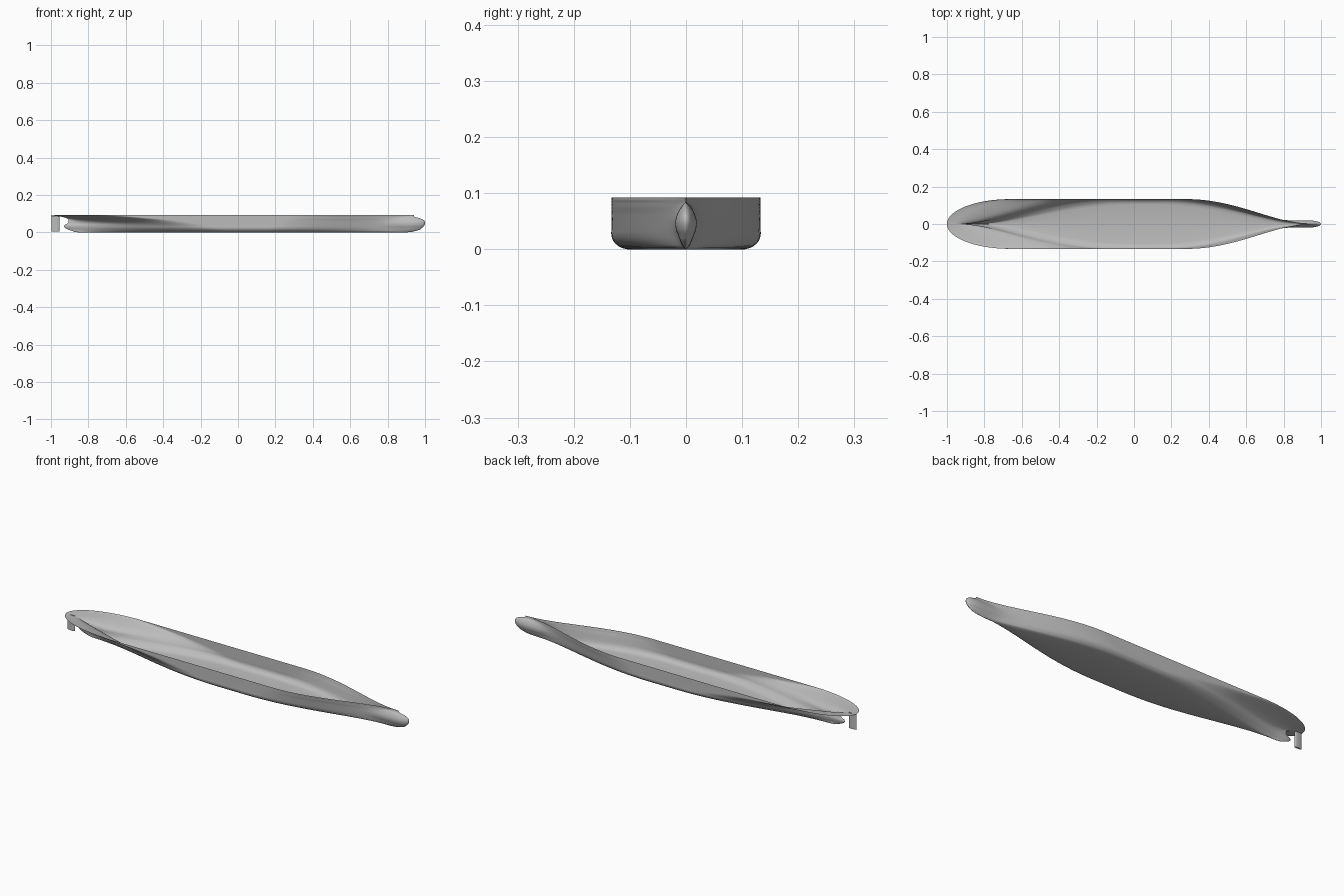
import bpy, bmesh, math

cube = bpy.data.objects.get("Cube")
if cube:
    bpy.data.objects.remove(cube, do_unlink=True)

grey = bpy.data.materials.new("hull grey")
grey.use_nodes = True
grey.diffuse_color = (0.5, 0.5, 0.5, 1)
grey.node_tree.nodes["Principled BSDF"].inputs["Base Color"].default_value = (0.5, 0.5, 0.5, 1)


def make_object(name, bm, angle):
    mesh = bpy.data.meshes.new(name)
    bm.to_mesh(mesh)
    bm.free()
    obj = bpy.data.objects.new(name, mesh)
    bpy.context.collection.objects.link(obj)
    mesh.materials.append(grey)
    bpy.ops.object.select_all(action='DESELECT')
    obj.select_set(True)
    bpy.context.view_layer.objects.active = obj
    bpy.ops.object.shade_smooth_by_angle(angle=math.radians(angle))
    return obj


# Waterlines: height, half beam, stern x, run length, run fullness,
# stem x, entry length, bulb half width, shaft boss half width
WATERLINES = [
    (0, .105, -.85, .85, 1.9, .90, .80, .002, .001),
    (.004, .118, -.875, .85, 1.9, .935, .80, .005, .002),
    (.014, .129, -.905, .83, 1.9, .97, .78, .010, .003),
    (.025, .133, -.925, .80, 1.9, .985, .76, .014, .006),
    (.036, .133, -.93, .76, 1.9, .995, .74, .018, .007),
    (.050, .133, -.91, .66, 1.8, 1.0, .72, .019, .003),
    (.064, .133, -.905, .56, 1.5, .995, .70, .015, .002),
    (.075, .133, -.915, .46, 1.1, .975, .68, .009, .001),
    (.083, .133, -.94, .39, .8, .945, .67, .003, .001),
    (.088, .133, -.975, .35, .6, .94, .66, .002, .001),
    (.092, .133, -1.0, .34, .5, .94, .66, .002, .001),
]
STEPS, COLUMNS, STEM = 4, 120, .94


def fullness(distance, length, power):
    t = min(max(distance / length, 0), 1)
    return (1 - (1 - t) ** 2) ** power


def refined(rows):
    """Smoothly interpolate the waterline parameters over height."""
    for i in range(len(rows) - 1):
        a, b = rows[max(i - 1, 0)], rows[i]
        c, d = rows[i + 1], rows[min(i + 2, len(rows) - 1)]
        for s in range(STEPS):
            t = s / STEPS
            yield [q + t * (r - p) / 2 + t * t * (p - 2.5 * q + 2 * r - s4 / 2)
                   + t ** 3 * (1.5 * (q - r) + (s4 - p) / 2)
                   for p, q, r, s4 in zip(a, b, c, d)]
    yield rows[-1]


def half_breadth(x, row):
    z, beam, stern, run, run_power, stem, entry, bulb, boss = row
    body = beam * fullness(x - stern, run, run_power) * fullness(min(STEM, stem) - x, entry, 1.92)
    nose = bulb * fullness(stem - x, .07, .5) * fullness(x - .6, .3, 1)
    tail = boss * fullness(x - stern, .04, .5) * fullness(-.7 - x, .2, 1)
    return (max(body, 0) ** 3 + max(nose, 0) ** 3 + max(tail, 0) ** 3) ** (1 / 3)


# Open hull shell: both sides lofted through the waterlines, closed along the keel
bm = bmesh.new()
rows = list(refined(WATERLINES))
for side in (-1, 1):
    grid = []
    for k in range(-1, len(rows)):
        row = rows[max(k, 0)]
        line = []
        for j in range(COLUMNS + 1):
            t = (1 - math.cos(math.pi * j / COLUMNS)) / 2
            x = row[2] + (row[5] - row[2]) * t
            y = 0 if k < 0 else side * half_breadth(x, row)
            line.append(bm.verts.new((x, y, max(row[0], 0))))
        grid.append(line)
    for low, high in zip(grid, grid[1:]):
        for j in range(COLUMNS):
            quad = (low[j], low[j + 1], high[j + 1], high[j])
            bm.faces.new(quad if side < 0 else quad[::-1])
bmesh.ops.remove_doubles(bm, verts=bm.verts, dist=.00005)
make_object("hull_shell", bm, 60)

# Rudder blade: streamlined section extruded upward
bm = bmesh.new()
section = []
for j in range(24):
    a = 2 * math.pi * j / 24
    x = -.976 + .021 * math.cos(a)
    section.append(bm.verts.new((x, .004 * math.sin(a) * (1 + .5 * math.cos(a)), .006)))
base = bm.faces.new(section)
top = bmesh.ops.extrude_face_region(bm, geom=[base])["geom"]
bmesh.ops.translate(bm, vec=(0, 0, .083), verts=[v for v in top if isinstance(v, bmesh.types.BMVert)])
bmesh.ops.recalc_face_normals(bm, faces=bm.faces)
make_object("rudder_blade", bm, 40)
